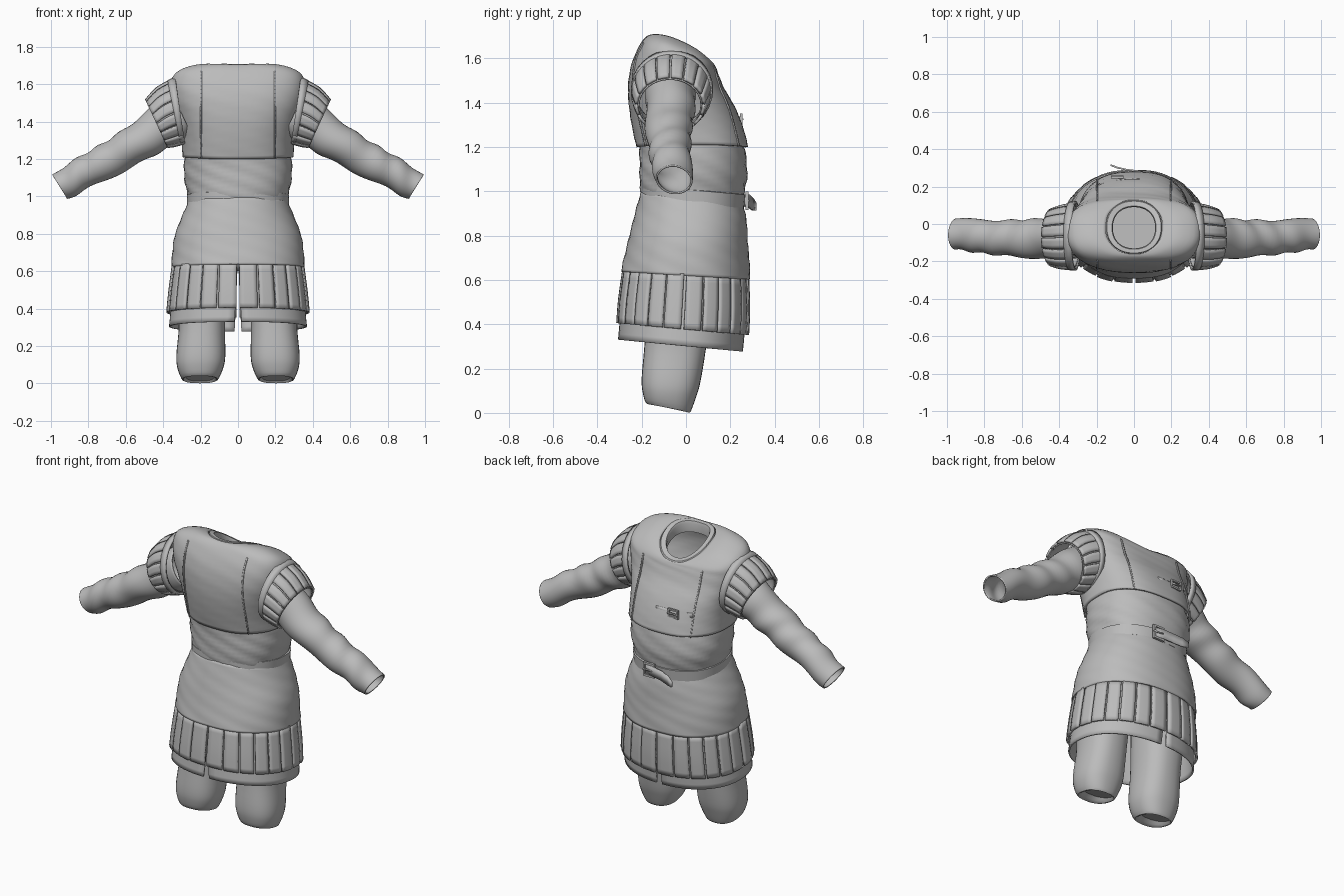
import bpy, bmesh, math
from mathutils import Vector

if "Cube" in bpy.data.objects:
    bpy.data.objects.remove(bpy.data.objects["Cube"])

cloth = bpy.data.materials.new("grey_cloth")
cloth.diffuse_color = (0.5, 0.5, 0.5, 1)
cloth.use_nodes = True
cloth.node_tree.nodes["Principled BSDF"].inputs["Base Color"].default_value = cloth.diffuse_color


def grid(name, rows, closed=False, cap0=False, cap1=False, thick=0, mirror=False, angle=35):
    """Skin a list of point rows; optionally close, cap, thicken and mirror it."""
    bm = bmesh.new()
    vs = [[bm.verts.new(p) for p in r] for r in rows]
    n = len(rows[0])
    for a, b in zip(vs, vs[1:]):
        for i in range(n if closed else n - 1):
            j = (i + 1) % n
            bm.faces.new((a[i], a[j], b[j], b[i]))
    if cap0:
        bm.faces.new(vs[0])
    if cap1:
        bm.faces.new(vs[-1])
    bmesh.ops.recalc_face_normals(bm, faces=bm.faces)
    me = bpy.data.meshes.new(name)
    bm.to_mesh(me)
    bm.free()
    me.materials.append(cloth)
    ob = bpy.data.objects.new(name, me)
    bpy.context.collection.objects.link(ob)
    if thick:
        m = ob.modifiers.new("thickness", 'SOLIDIFY')
        m.thickness, m.offset = thick, 0
    if mirror:
        ob.modifiers.new("mirror", 'MIRROR')
    bpy.context.view_layer.objects.active = ob
    ob.select_set(True)
    bpy.ops.object.shade_smooth_by_angle(angle=math.radians(angle))
    ob.select_set(False)
    return ob


def smooth(keys, sub):
    """Catmull-Rom interpolation of rows of numbers."""
    out = []
    for i in range(len(keys) - 1):
        p = [keys[max(0, min(len(keys) - 1, i + k))] for k in (-1, 0, 1, 2)]
        for s in range(sub):
            t = s / sub
            out.append([b + 0.5 * t * (c - a + t * (2 * a - 5 * b + 4 * c - d + t * (3 * (b - c) + d - a)))
                        for a, b, c, d in zip(*p)])
    return out + [list(keys[-1])]


def body_pt(k, a, off=0.0):
    """Point on a tilted super-ellipse: front y/z, back y/z, half width, exponent, side lift."""
    yf, zf, yb, zb, w, n, lift = k
    c, s = math.cos(a), math.sin(a)
    e = 2 / n
    c, s = math.copysign(abs(c) ** e, c), math.copysign(abs(s) ** e, s)
    return Vector(((w + off) * c, (yf + yb) / 2 + ((yb - yf) / 2 + off) * s,
                   (zf + zb) / 2 + (zb - zf) / 2 * s + lift * c * c))


def arc(a0, a1, n):
    return [a0 + (a1 - a0) * i / n for i in range(n + 1)]


FULL = arc(0, math.tau, 64)[:-1]
H = math.pi / 2


def body(name, keys, sub=4, wrinkle=0.0, off=0.0, **kw):
    rows = [[body_pt(k, a, off + wrinkle * math.sin(5 * a + 31 * k[1]) * math.sin(3 * a + 47 * k[1]))
             for a in FULL] for k in smooth(keys, sub)]
    return grid(name, rows, closed=True, **kw)


# tunic around the waist
body("waist_tunic", [(-.195, .96, .245, .93, .255, 2.3, 0), (-.205, 1.02, .262, 1.0, .272, 2.3, 0),
                     (-.21, 1.1, .278, 1.08, .285, 2.3, 0), (-.213, 1.18, .27, 1.18, .285, 2.3, 0),
                     (-.22, 1.27, .24, 1.3, .28, 2.3, 0)], wrinkle=.006, cap0=True)

# vest with shoulders, tilted neck opening and inner lip
vest = [(-.215, 1.2, .272, 1.2, .286, 2.4, .01), (-.235, 1.3, .25, 1.28, .292, 2.4, .01),
        (-.25, 1.42, .21, 1.38, .31, 2.5, 0), (-.248, 1.52, .165, 1.46, .335, 2.6, 0),
        (-.228, 1.6, .14, 1.52, .347, 2.7, .015), (-.195, 1.665, .128, 1.55, .332, 2.7, .03),
        (-.172, 1.693, .124, 1.56, .24, 2.4, .045), (-.155, 1.7, .12, 1.565, .148, 2.2, .035)]
body("vest", vest, wrinkle=.002, off=.004, thick=.012)
body("neck_trim", [(-.158, 1.698, .126, 1.565, .15, 2.2, .034), (-.155, 1.708, .122, 1.575, .145, 2.2, .034),
                   (-.135, 1.705, .096, 1.583, .118, 2.2, .03), (-.13, 1.69, .09, 1.57, .113, 2.2, .03),
                   (-.132, 1.64, .092, 1.53, .118, 2.2, .02)], sub=1)

# raised seams on the vest chest and back panels
for label, sgn in (("front", -1), ("back", 1)):
    rows = []
    for k in smooth(vest[:6], 4):
        a = math.acos((.19 / k[4]) ** (k[5] / 2))
        rows.append([body_pt(k, sgn * (a + d), .012) for d in (-.014, .014)])
    grid(label + "_vest_seam", rows, thick=.007, mirror=True)

# belt
belt = [(-.196, .985, .25, .925, .262, 2.3, 0), (-.205, .982, .262, .922, .272, 2.3, 0),
        (-.205, 1.025, .268, .985, .274, 2.3, 0), (-.196, 1.028, .255, .988, .262, 2.3, 0)]
body("belt", belt, sub=1)

# skirt panel below the belt
body("hip_panel", [(-.198, .995, .248, .95, .262, 2.3, 0), (-.225, .9, .268, .87, .298, 2.2, 0),
                   (-.252, .8, .276, .77, .333, 2.2, 0), (-.275, .7, .282, .68, .347, 2.2, 0),
                   (-.288, .637, .285, .602, .353, 2.2, 0)], wrinkle=.003, thick=.01)

# underskirt in two halves, slit at front and back
under = smooth([(-.268, .66, .262, .63, .332, 2.2, 0), (-.288, .48, .265, .44, .348, 2.2, 0),
                (-.302, .33, .252, .277, .364, 2.2, 0)], 4)
rows = [[body_pt(k, a) for a in arc(-H + d, H - d, 32)]
        for k, d in zip(under, [.003 + .0045 * i for i in range(9)])]
grid("underskirt", rows, thick=.01, mirror=True)

# hanging skirt strips
strip = smooth([(-.281, .645, .275, .61, .345, 2.2, 0), (-.3, .51, .28, .47, .363, 2.2, 0),
                (-.308, .405, .275, .352, .374, 2.2, 0)], 3)
for i in range(12):
    a0, a1 = -H + i * math.pi / 12, -H + (i + 1) * math.pi / 12
    g = .014
    rows = [[body_pt(k, a, .003 * (i % 2)) for a in arc(a0 + g, a1 - g, 4)] for k in strip]
    grid("skirt_strip", rows, thick=.014, mirror=True)


def tube(keys, angles, sub=1, off=0.0, wrinkle=0.0):
    """Rows of a tube: centre xyz, up half-vector xz, half depth y."""
    rows = []
    for k in smooth(keys, sub):
        c, u = Vector(k[:3]), Vector((k[3], 0, k[4]))
        rows.append([c + u * math.cos(a) * (1 + (off + w) / u.length) + Vector((0, (k[5] + off + w) * math.sin(a), 0))
                     for a in angles
                     for w in [wrinkle * math.sin(38 * k[0] + 2 * math.sin(a + 9 * k[0]))]])
    return rows


# sleeves with folds, open at the wrist
RING = arc(0, math.tau, 32)[:-1]
sleeve = [(.30, -.065, 1.44, .05, .11, .11), (.42, -.072, 1.365, .052, .098, .106),
          (.54, -.078, 1.285, .05, .083, .1), (.66, -.076, 1.212, .048, .077, .093),
          (.8, -.068, 1.14, .043, .07, .086), (.9, -.058, 1.082, .041, .066, .082),
          (.953, -.053, 1.052, .039, .062, .08)]
grid("sleeve", tube(sleeve, RING, 7, wrinkle=.005), closed=True, thick=.008, mirror=True, angle=50)

# shoulder cap lining, band and strips
cap = [(.318, -.065, 1.455, .027, .168, .172), (.385, -.07, 1.425, .046, .152, .164),
       (.435, -.072, 1.39, .056, .122, .148)]
grid("shoulder_lining", tube(cap, RING, 3, -.008), closed=True, thick=.006, mirror=True)
grid("armhole_band", tube([(.31, -.063, 1.46, .025, .172, .178), (.342, -.065, 1.447, .033, .167, .176)],
                          RING, 1, .002), closed=True, thick=.012, mirror=True)
for i in range(16):
    a0, a1 = i * math.tau / 16 + .025, (i + 1) * math.tau / 16 - .025
    grid("shoulder_strip", tube(cap, arc(a0, a1, 3), 3, .003), thick=.013, mirror=True)

# legs with closed, slightly tilted ends
legs = [(-.13, .06, .01, .012, .075), (-.175, .04, .02, .004, .095), (-.195, .09, .045, .07, .122),
        (-.2, .16, .065, .14, .131), (-.188, .3, .09, .29, .124), (-.18, .45, .11, .45, .13),
        (-.17, .72, .14, .72, .14)]
rows = []
for k in smooth(legs, 4):
    low = min(1, max(0, k[1]) / .3)
    rows.append([body_pt((k[0], k[1], k[2], k[3], k[4], 2.4, 0), a) + Vector((.205 - .012 * low, 0, 0)) for a in RING])
grid("leg", rows, closed=True, cap0=True, cap1=True, mirror=True)


def frame(name, c, w, h, bar, depth):
    """Rectangular buckle frame facing the back, with a prong."""
    loop = []
    for sx, sz in ((-1, -1), (1, -1), (1, 1), (-1, 1)):
        o = Vector((sx * w, 0, sz * h)) + Vector(c)
        i = Vector((sx * (w - bar), 0, sz * (h - bar))) + Vector(c)
        d = Vector((0, depth, 0))
        loop.append([o - d, o + d, i + d, i - d])
    grid(name, loop + [loop[0]], closed=True)
    grid(name + "_prong", [[Vector(c) + Vector((x, depth, z)) for x in (-w, w)] for z in (-.004, .004)], thick=.008)


# belt buckle with its loose strap end, and the upper back buckle
frame("belt_buckle", (.055, .275, .957), .037, .042, .012, .007)
strap = [(.09, .268, .957), (.02, .283, .957), (-.04, .29, .95), (-.09, .302, .94), (-.125, .315, .93)]
grid("belt_strap_end", [[Vector(p) + Vector((0, 0, z * h)) for z in (-1, 1)]
                        for p, h in zip(strap, (.028, .028, .028, .027, .016))], thick=.009)
frame("back_buckle", (-.09, .25, 1.325), .034, .026, .009, .006)
grid("back_strap", [[(x, .262 - .9 * x * x - (z - 1.2) * .18, z) for z in (1.312, 1.338)]
                    for x in arc(-.19, .03, 6)], thick=.01)
